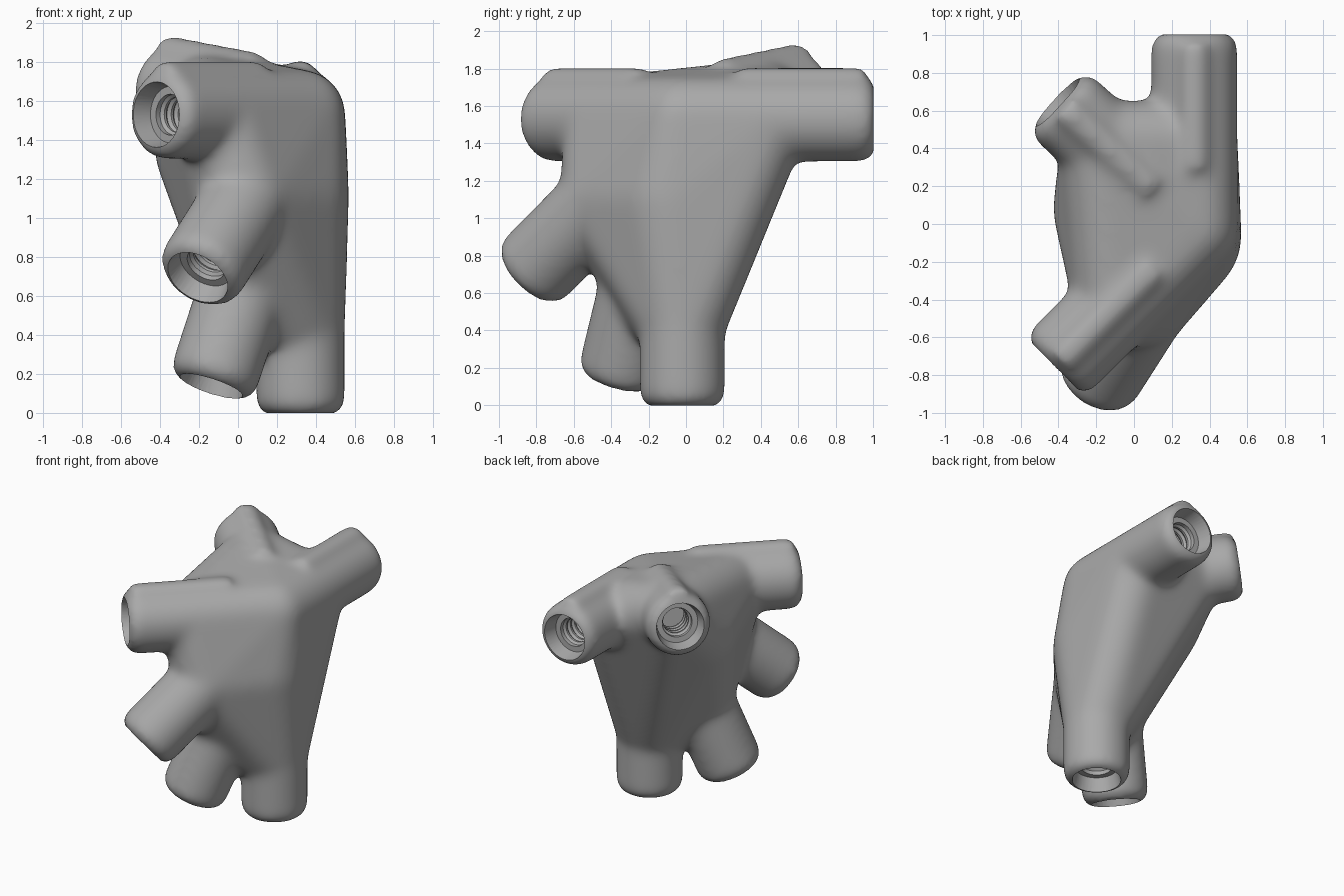
import bpy, bmesh, math
from mathutils import Vector, Matrix

cube = bpy.data.objects.get("Cube")
if cube:
    bpy.data.objects.remove(cube, do_unlink=True)

HUB = Vector((0.32, -0.02, 1.53))
R = 0.23
# arm: mouth centre, distance of its stub in the webbed body, ridge on top
ARMS = {
    "leg": ((0.32, -0.02, -0.01), 1.1, False),
    "back": ((0.32, 1.01, 1.53), 0.45, True),
    "back_right": ((-0.41, 0.65, 1.67), 0.66, True),
    "front_right_upper": ((-0.425, -0.76, 1.53), 0.58, True),
    "front_right_lower": ((-0.21, -0.85, 0.69), 0.66, False),
    "front_bottom": ((-0.14, -0.36, 0.13), 0.92, False),
}


def facing(axis):
    return axis.to_track_quat('Z', 'Y').to_matrix().to_4x4()


def add_rod(bm, start, end, radius, tip_radius):
    axis = end - start
    bmesh.ops.create_cone(bm, cap_ends=True, segments=48, radius1=radius,
                          radius2=tip_radius, depth=axis.length,
                          matrix=Matrix.Translation((start + end) / 2) @ facing(axis))


def add_ball(bm, centre, size):
    bmesh.ops.create_icosphere(bm, subdivisions=4, radius=1,
                               matrix=Matrix.LocRotScale(centre, None, Vector(size)))


def make_object(name, bm):
    mesh = bpy.data.meshes.new(name)
    bm.to_mesh(mesh)
    bm.free()
    obj = bpy.data.objects.new(name, mesh)
    bpy.context.collection.objects.link(obj)
    return obj


def socket_cutter(name, mouth, inward):
    """Lathe a tapered mouth leading to a threaded bore."""
    profile = [(0, -0.08), (0.185, -0.08), (0.17, 0), (0.145, 0.11), (0.105, 0.11)]
    for i in range(4):
        z = 0.14 + i * 0.05
        profile += [(0.105, z), (0.09, z + 0.015), (0.09, z + 0.03)]
    profile += [(0.105, 0.36), (0, 0.36)]
    bm = bmesh.new()
    verts = [bm.verts.new((r, 0, z)) for r, z in profile]
    edges = [bm.edges.new(pair) for pair in zip(verts, verts[1:])]
    bmesh.ops.spin(bm, geom=verts + edges, cent=(0, 0, 0), axis=(0, 0, 1),
                   angle=math.tau, steps=40)
    bmesh.ops.remove_doubles(bm, verts=bm.verts, dist=0.0005)
    bmesh.ops.recalc_face_normals(bm, faces=bm.faces)
    if bm.calc_volume(signed=True) < 0:
        bmesh.ops.reverse_faces(bm, faces=bm.faces)
    bm.transform(Matrix.Translation(mouth) @ facing(inward))
    cutter = make_object(name, bm)
    cutter.hide_render = True
    return cutter


# webbed core: hull around the hub, the bulging flanks and the arm stubs
bm = bmesh.new()
add_ball(bm, HUB, (R, R, R))
add_ball(bm, Vector((0.14, -0.07, 1.1)), (0.43, 0.37, 0.45))
add_ball(bm, Vector((-0.1, 0.08, 1.36)), (0.33, 0.33, 0.33))
for mouth, stub, ridge in ARMS.values():
    add_ball(bm, HUB + (Vector(mouth) - HUB).normalized() * stub, (R, R, R))
hull = bmesh.ops.convex_hull(bm, input=bm.verts)
loose = {g for g in hull["geom_interior"] + hull["geom_unused"]
         if isinstance(g, bmesh.types.BMVert)}
bmesh.ops.delete(bm, geom=list(loose), context='VERTS')
keep = {g for g in hull["geom"] if isinstance(g, bmesh.types.BMFace)}
bmesh.ops.delete(bm, geom=[f for f in bm.faces if f not in keep],
                 context='FACES_ONLY')

# arms with chamfered ends, and a raised ridge along the top of the flat ones
for mouth, stub, ridge in ARMS.values():
    end = Vector(mouth)
    along = (end - HUB).normalized()
    shoulder = end - along * 0.045
    add_rod(bm, HUB, shoulder, R, R)
    add_rod(bm, shoulder - along * 0.01, end, R, R - 0.04)
    if ridge:
        lift = Vector((0, 0, 0.19))
        add_rod(bm, HUB + along * 0.3 + lift, shoulder + lift, 0.09, 0.09)
bmesh.ops.recalc_face_normals(bm, faces=bm.faces)
body = make_object("hub_connector", bm)

# fuse and soften into one cast piece
bpy.context.view_layer.objects.active = body
body.select_set(True)
fuse = body.modifiers.new("fuse", 'REMESH')
fuse.mode = 'VOXEL'
fuse.voxel_size = 0.018
soften = body.modifiers.new("soften", 'SMOOTH')
soften.factor = 0.5
soften.iterations = 50
for mod in (fuse, soften):
    bpy.ops.object.modifier_apply(modifier=mod.name)

# sockets in every arm
for name, (mouth, stub, ridge) in ARMS.items():
    mouth = Vector(mouth)
    cutter = socket_cutter(name + "_socket_cutter", mouth, HUB - mouth)
    cut = body.modifiers.new("socket", 'BOOLEAN')
    cut.operation = 'DIFFERENCE'
    cut.solver = 'EXACT'
    cut.object = cutter
    bpy.ops.object.modifier_apply(modifier=cut.name)
    bpy.data.objects.remove(cutter, do_unlink=True)

# plain grey finish
grey = bpy.data.materials.new("plain_grey")
grey.use_nodes = True
colour = (0.4, 0.4, 0.4, 1)
grey.diffuse_color = colour
grey.node_tree.nodes["Principled BSDF"].inputs["Base Color"].default_value = colour
body.data.materials.clear()
body.data.materials.append(grey)
bpy.ops.object.shade_smooth_by_angle(angle=math.radians(35))
